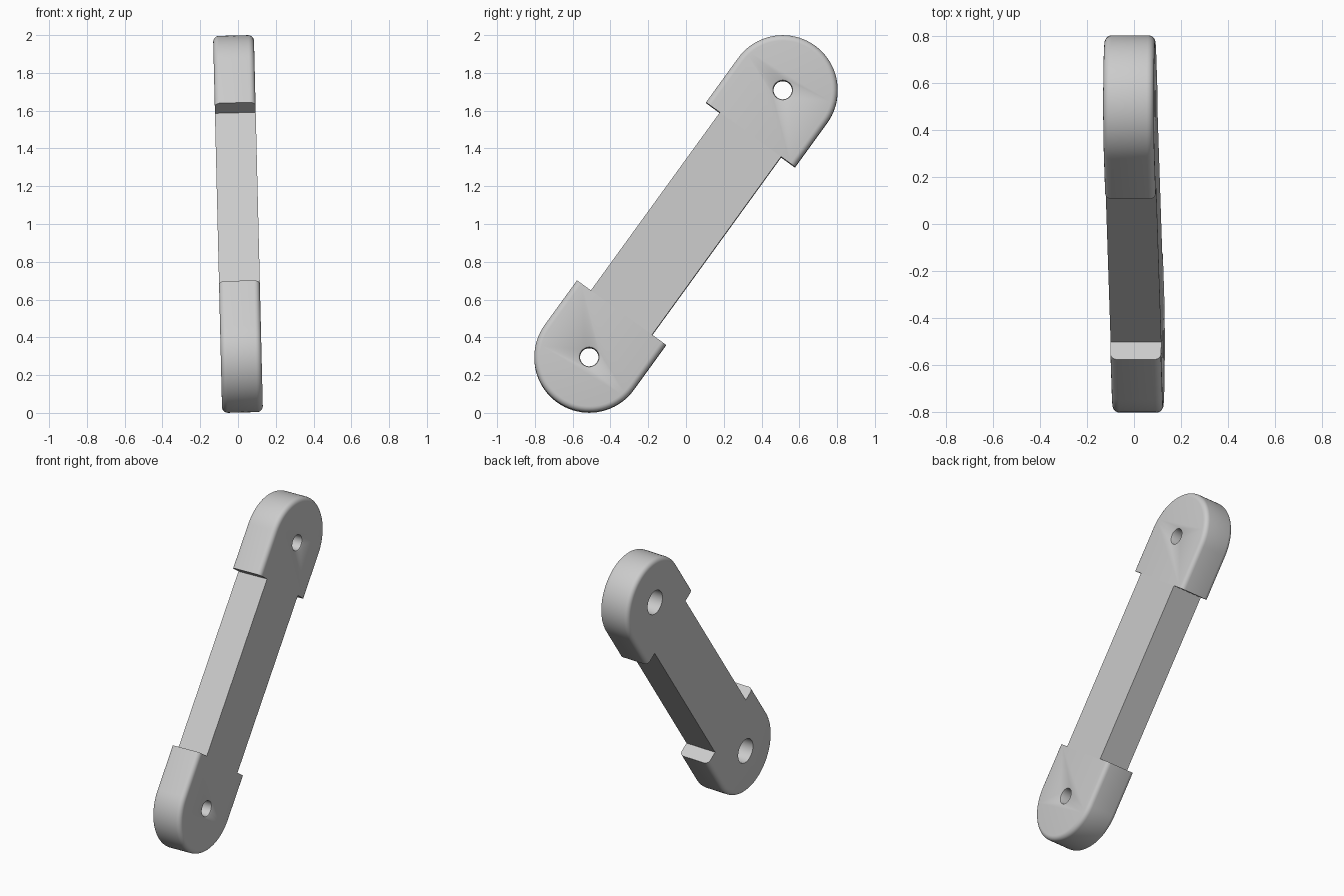
import bpy, bmesh, math
from mathutils import Matrix

cube = bpy.data.objects.get("Cube")
if cube:
    bpy.data.objects.remove(cube, do_unlink=True)

HALF_THICK = 0.108     # half thickness of the whole link
RADIUS = 0.291         # head radius, also the length of its straight part
PIVOT = 0.873          # distance from the link centre to each hole
SHANK_HALF = 0.20
ROUND = 0.03           # rim rounding

# The link leans back and very slightly sideways
LEAN = (Matrix.Translation((0, 0, 1)) @ Matrix.Rotation(-0.024, 4, 'Y')
        @ Matrix.Rotation(-0.627, 4, 'X'))

grey = bpy.data.materials.new("plain_grey")
grey.use_nodes = True
colour = (0.6, 0.6, 0.6, 1)
grey.diffuse_color = colour
grey.node_tree.nodes["Principled BSDF"].inputs["Base Color"].default_value = colour


def make_object(name, bm):
    bmesh.ops.recalc_face_normals(bm, faces=bm.faces[:])
    mesh = bpy.data.meshes.new(name)
    bm.to_mesh(mesh)
    bm.free()
    obj = bpy.data.objects.new(name, mesh)
    bpy.context.collection.objects.link(obj)
    mesh.materials.append(grey)
    return obj


def rounded_slab(name, outline, is_cut_end):
    """Extrude a (y, z) outline along x, rounding the rims except on cut ends."""
    bm = bmesh.new()
    face = bm.faces.new([bm.verts.new((-HALF_THICK, y, z)) for y, z in outline])
    side = bmesh.ops.extrude_face_region(bm, geom=[face])
    moved = [v for v in side["geom"] if isinstance(v, bmesh.types.BMVert)]
    bmesh.ops.translate(bm, verts=moved, vec=(2 * HALF_THICK, 0, 0))
    rims = []
    for e in bm.edges:
        a, b = (v.co for v in e.verts)
        if abs(a.x - b.x) < 1e-4 and not (is_cut_end(a.z) and is_cut_end(b.z)):
            rims.append(e)
    bmesh.ops.bevel(bm, geom=rims, offset=ROUND, segments=5, profile=0.5,
                    affect='EDGES', clamp_overlap=True)
    return make_object(name, bm)


def lathe_cutter(name, profile, sides=48):
    """Closed solid turned about the x axis from (x, radius) pairs."""
    bm = bmesh.new()
    rings = []
    for x, r in profile:
        rings.append([bm.verts.new((x, r * math.cos(i * math.tau / sides),
                                    r * math.sin(i * math.tau / sides)))
                      for i in range(sides)])
    for lower, upper in zip(rings, rings[1:]):
        for i in range(sides):
            j = (i + 1) % sides
            bm.faces.new((lower[i], lower[j], upper[j], upper[i]))
    bm.faces.new(rings[0])
    bm.faces.new(rings[-1])
    obj = make_object(name, bm)
    obj.hide_render = True
    return obj


def finish(obj, matrix):
    obj.matrix_world = matrix
    bpy.ops.object.select_all(action='DESELECT')
    obj.select_set(True)
    bpy.context.view_layer.objects.active = obj
    for mod in list(obj.modifiers):
        bpy.ops.object.modifier_apply(modifier=mod.name)
    bpy.ops.object.shade_smooth_by_angle(angle=math.radians(32))


# Heads: half circle with straight cheeks and a square inner end
arc = [(RADIUS * math.cos(math.pi * i / 40), RADIUS * math.sin(math.pi * i / 40))
       for i in range(41)]
head_outline = arc + [(-RADIUS, -RADIUS), (RADIUS, -RADIUS)]

# Pin hole: narrow with a soft lip on one side, wide recess on the other
hole_profile = [(-0.2, 0.08), (0, 0.08), (0, 0.049),
                (HALF_THICK - 0.012, 0.049), (HALF_THICK - 0.004, 0.052),
                (HALF_THICK, 0.06), (0.2, 0.06)]

for name, turn in (("upper_head", 0), ("lower_head", math.pi)):
    head = rounded_slab(name, head_outline, lambda z: z < -RADIUS + 0.001)
    cutter = lathe_cutter(name + "_hole_cutter", hole_profile)
    cut = head.modifiers.new("pin_hole", 'BOOLEAN')
    cut.operation = 'DIFFERENCE'
    cut.solver = 'EXACT'
    cut.object = cutter
    place = LEAN @ Matrix.Rotation(turn, 4, 'X') @ Matrix.Translation((0, 0, PIVOT))
    cutter.matrix_world = place
    finish(head, place)
    bpy.data.objects.remove(cutter, do_unlink=True)

# Shank: narrower bar joining the heads
end = PIVOT - RADIUS + 0.004
shank_outline = [(-SHANK_HALF, -end), (SHANK_HALF, -end),
                 (SHANK_HALF, end), (-SHANK_HALF, end)]
shank = rounded_slab("shank", shank_outline, lambda z: abs(z) > end - 0.001)
# Opposite ends share no edge, so only the long rims should be rounded
finish(shank, LEAN)
